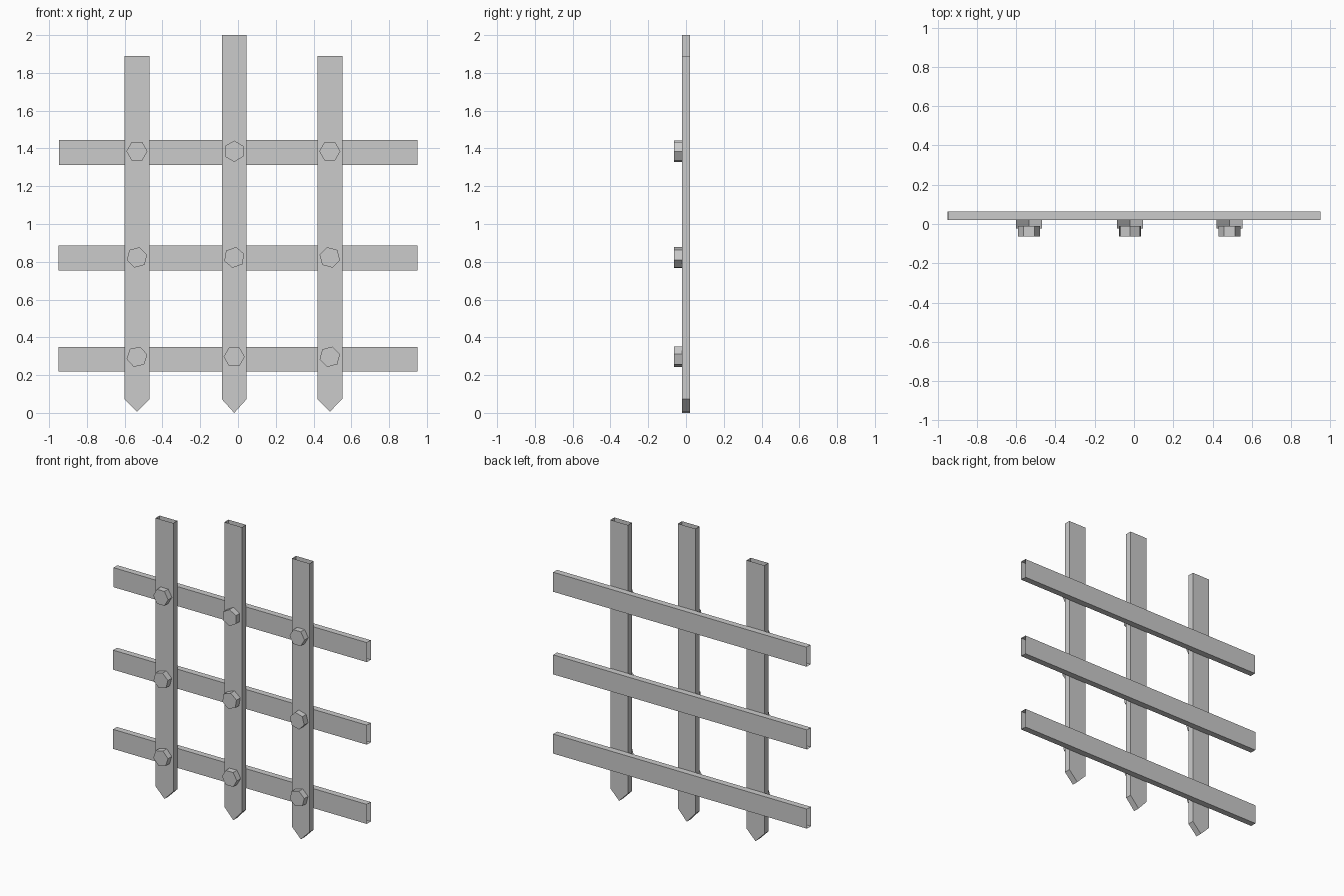
import bpy, bmesh, math
from mathutils import Vector

if "Cube" in bpy.data.objects:
    bpy.data.objects.remove(bpy.data.objects["Cube"])


def loft(name, ring_a, ring_b, skip=(), cap_a=False, cap_b=False):
    """Convex shell between two matching rings; skip leaves sides open."""
    bm = bmesh.new()
    a = [bm.verts.new(p) for p in ring_a]
    b = [bm.verts.new(p) for p in ring_b]
    n = len(a)
    for i in range(n):
        if i not in skip:
            j = (i + 1) % n
            bm.faces.new((a[i], a[j], b[j], b[i]))
    if cap_a:
        bm.faces.new(a)
    if cap_b:
        bm.faces.new(b)
    # Point every face away from the middle of the convex part
    mid = sum((v.co for v in bm.verts), Vector()) / len(bm.verts)
    for f in bm.faces:
        f.normal_update()
        if f.normal.dot(f.calc_center_median() - mid) < 0:
            f.normal_flip()
    me = bpy.data.meshes.new(name)
    bm.to_mesh(me)
    bm.free()
    ob = bpy.data.objects.new(name, me)
    bpy.context.collection.objects.link(ob)
    return ob


FRONT, MID, BACK = -0.022, 0.021, 0.063
HALF = 0.066
post_x = (-0.535, -0.02, 0.486)

# Pointed upright stakes, open at the top
for x, top, tip in zip(post_x, (1.89, 2.0, 1.89), (0.006, 0.0, 0.006)):
    outline = [(x - HALF, top), (x - HALF, 0.073), (x, tip),
               (x + HALF, 0.073), (x + HALF, top)]
    loft("stake", [(u, FRONT, z) for u, z in outline],
         [(u, MID, z) for u, z in outline], skip=(4,), cap_a=True, cap_b=True)

# Horizontal rails behind the stakes, open at both ends
for z, left in ((1.379, -0.947), (0.82, -0.95), (0.284, -0.95)):
    section = [(MID, z - HALF), (BACK, z - HALF), (BACK, z + HALF), (MID, z + HALF)]
    loft("rail", [(left, y, w) for y, w in section],
         [(0.95, y, w) for y, w in section])

# Hexagonal bolt heads, each turned a little differently
turns = ((1.385, (0, 30, 0)), (0.823, (15, 20, 45)), (0.297, (12, 0, 15)))
for z, angles in turns:
    for x, turn in zip(post_x, angles):
        pts = []
        for k in range(6):
            t = math.radians(turn + 60 * k)
            pts.append((x + 0.056 * math.cos(t), z + 0.056 * math.sin(t)))
        loft("bolt_head", [(u, -0.063, w) for u, w in pts],
             [(u, -0.01, w) for u, w in pts], cap_a=True)
